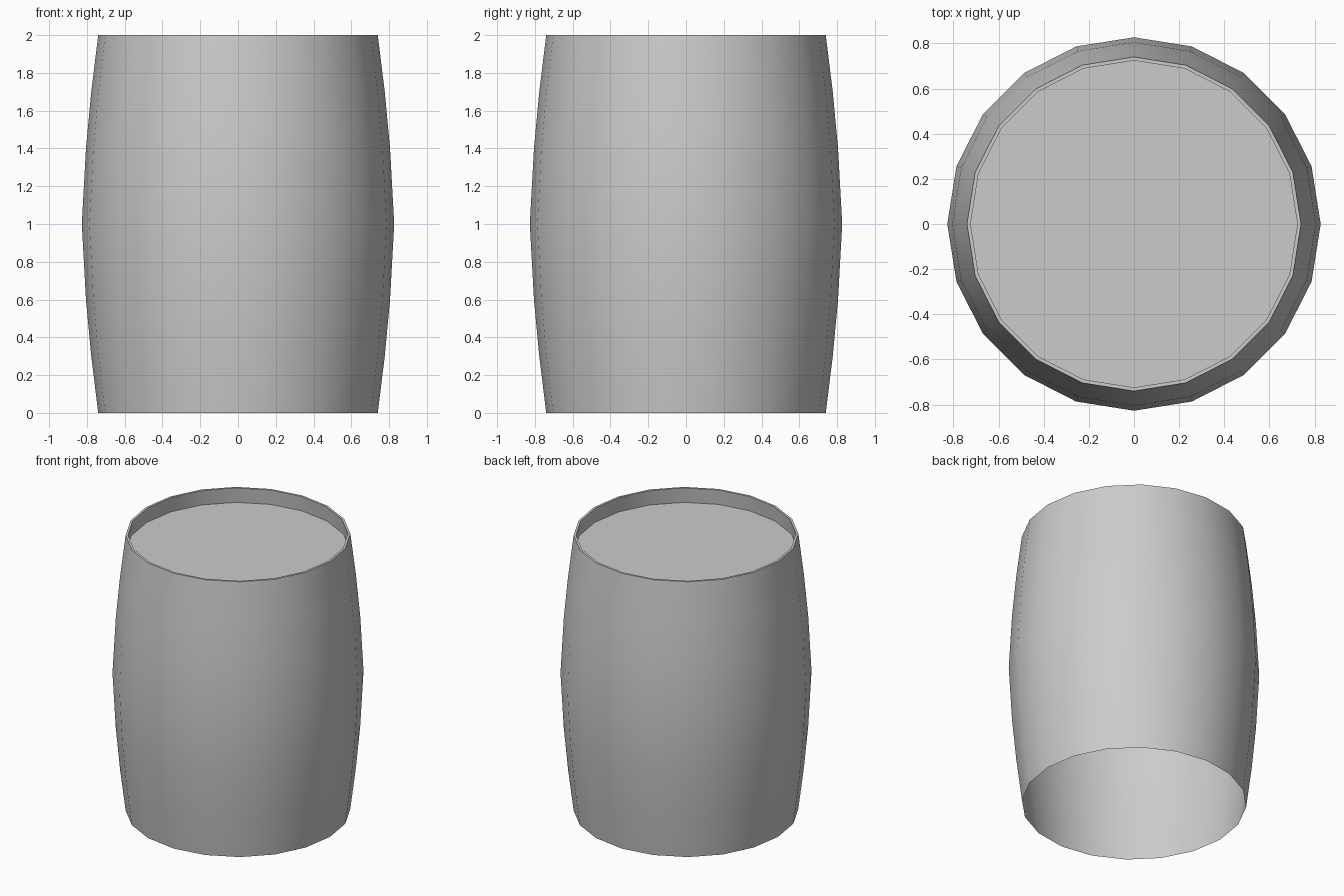
import bpy, bmesh, math

if "Cube" in bpy.data.objects:
    bpy.data.objects.remove(bpy.data.objects["Cube"])

SIDES = 20


def lathe(name, profile, cap_end=False):
    """Revolve (radius, z) points around z; optionally cap the last ring."""
    bm = bmesh.new()
    rings = []
    for r, z in profile:
        rings.append([bm.verts.new((r * math.cos(a), r * math.sin(a), z))
                      for a in (2 * math.pi * i / SIDES for i in range(SIDES))])
    for low, high in zip(rings, rings[1:]):
        for i in range(SIDES):
            j = (i + 1) % SIDES
            bm.faces.new((low[i], low[j], high[j], high[i]))
    if cap_end:
        bm.faces.new(rings[-1])
    mesh = bpy.data.meshes.new(name)
    bm.to_mesh(mesh)
    bm.free()
    obj = bpy.data.objects.new(name, mesh)
    bpy.context.collection.objects.link(obj)
    bpy.context.view_layer.objects.active = obj
    obj.select_set(True)
    bpy.ops.object.shade_smooth_by_angle(angle=math.radians(35))
    obj.select_set(False)
    return obj


# Bulging wall (open at the bottom), thin top rim, inner lip and recessed lid
half = [(0.827, 0.0), (0.805, 0.4), (0.777, 0.7), (0.74, 1.0)]
wall = [(r, 1 - d) for r, d in reversed(half)] + [(r, 1 + d) for r, d in half[1:]]
lip = [(0.724, 2.0), (0.735, 1.89)]
lathe("barrel", wall + lip, cap_end=True)
